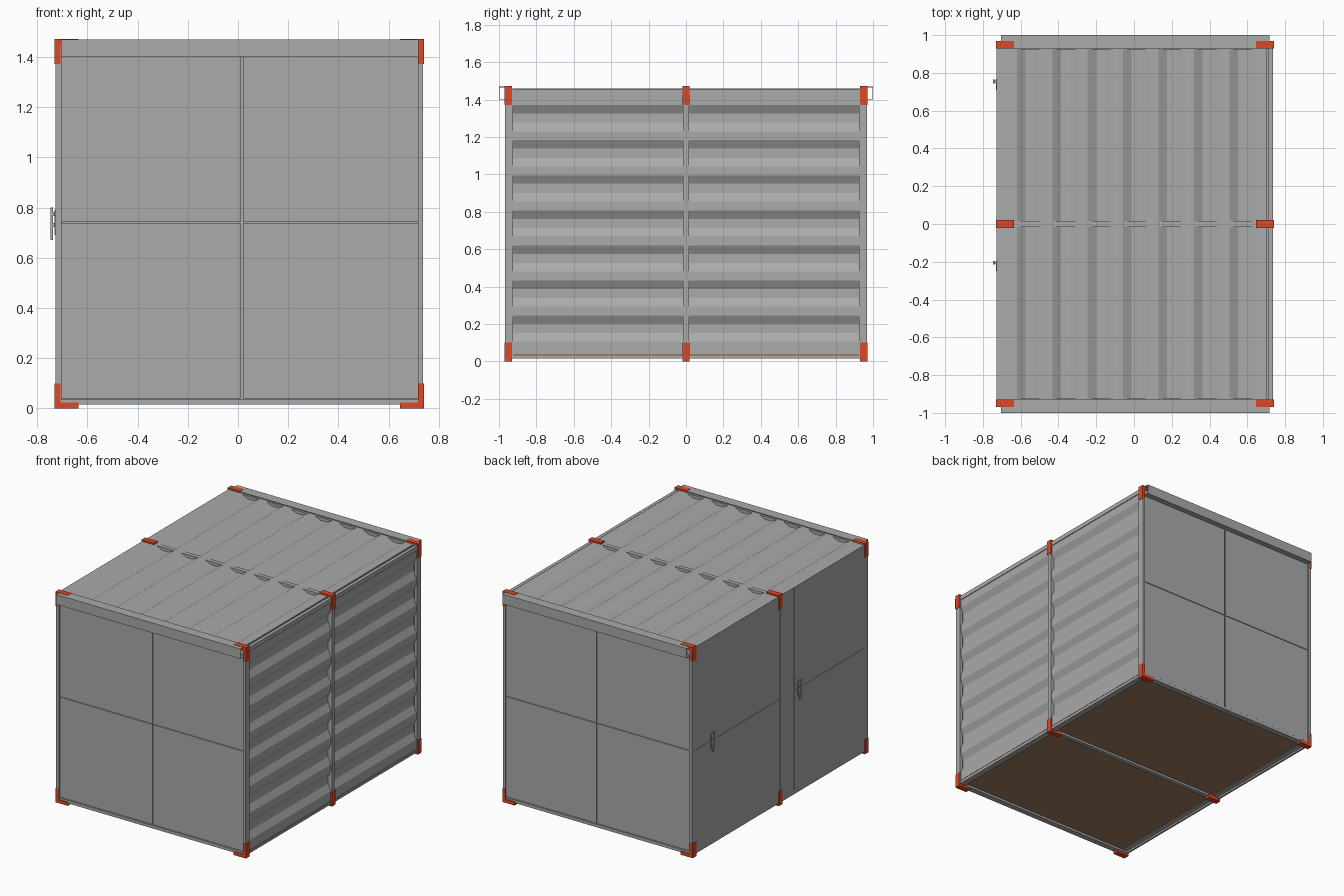
import bpy, bmesh
from mathutils import Vector

if "Cube" in bpy.data.objects:
    bpy.data.objects.remove(bpy.data.objects["Cube"])


def material(name, rgb):
    m = bpy.data.materials.new(name)
    m.diffuse_color = (*rgb, 1)
    m.use_nodes = True
    m.node_tree.nodes["Principled BSDF"].inputs["Base Color"].default_value = m.diffuse_color
    return m


GREY = material("painted_grey", (0.40, 0.405, 0.41))
RED = material("orange_red", (0.72, 0.065, 0.018))
BROWN = material("floor_brown", (0.36, 0.20, 0.11))


def finish(name, bm, mat):
    bmesh.ops.recalc_face_normals(bm, faces=bm.faces)
    me = bpy.data.meshes.new(name)
    bm.to_mesh(me)
    bm.free()
    me.materials.append(mat)
    ob = bpy.data.objects.new(name, me)
    bpy.context.collection.objects.link(ob)
    return ob


def box(name, x, y, z, mat=GREY):
    bm = bmesh.new()
    bmesh.ops.create_cube(bm, size=1)
    for v in bm.verts:
        v.co = Vector([r[0] + (c + 0.5) * (r[1] - r[0]) for c, r in zip(v.co, (x, y, z))])
    return finish(name, bm, mat)


def extrude_y(name, profile, y0, y1, mat=GREY):
    """Closed x-z profile swept along y."""
    bm = bmesh.new()
    a = [bm.verts.new((x, y0, z)) for x, z in profile]
    b = [bm.verts.new((x, y1, z)) for x, z in profile]
    n = len(a)
    for i in range(n):
        j = (i + 1) % n
        bm.faces.new((a[i], a[j], b[j], b[i]))
    bm.faces.new(a)
    bm.faces.new(b)
    return finish(name, bm, mat)


def wave(start, first, end, step, hi, lo):
    """Trapezoid corrugation as (along, height) points, seven grooves."""
    s = 1 if step > 0 else -1
    pts = [(start, hi)]
    for k in range(7):
        t = first + step * k
        pts += [(t, hi), (t + s * 0.045, lo), (t + s * 0.094, lo), (t + s * 0.14, hi)]
    return pts + [(end, hi)]


# Corrugated roof and right wall
roof = wave(-0.727, -0.62, 0.705, 0.1875, 1.46, 1.437)
extrude_y("roof_sheet", roof + [(x, z - 0.008) for x, z in reversed(roof)], -0.93, 0.93)
side = [(x, z) for z, x in wave(1.43, 1.37, 0.04, -0.1875, 0.73, 0.707)]
extrude_y("right_wall_sheet", side + [(x - 0.008, z) for x, z in reversed(side)], -0.93, 0.93)

# Right wall rails
box("right_top_rail", (0.712, 0.735), (-0.95, 0.95), (1.425, 1.455))
box("right_top_lip", (0.700, 0.712), (-0.95, 0.95), (1.425, 1.44))
box("right_bottom_rail", (0.69, 0.733), (-0.93, 0.93), (0.015, 0.03))

# Floor and underside frame
box("floor", (-0.70, 0.728), (-0.93, 0.93), (0.03, 0.04), BROWN)
box("left_bottom_rail", (-0.725, -0.712), (-0.93, 0.93), (0.015, 0.045))
box("left_floor_strip", (-0.712, -0.675), (-0.93, 0.93), (0.027, 0.04))
box("middle_floor_beam", (-0.72, 0.72), (-0.015, 0.015), (0.015, 0.032))

# Roof cross beam
box("middle_roof_beam", (-0.72, 0.715), (-0.015, 0.015), (1.425, 1.458))

# Posts
for label, y, h in (("front", -0.947, 0.022), ("middle", 0, 0.015), ("back", 0.947, 0.022)):
    box(label + "_right_post", (0.70 if h < 0.02 else 0.717, 0.736), (y - h, y + h), (0.02, 1.46))
    if h > 0.02:
        box(label + "_left_post", (-0.726, -0.703), (y - h, y + h), (0.02, 1.46))

# Red L-shaped brackets at each frame corner
for label, y in (("front", -0.95), ("middle", 0), ("back", 0.95)):
    for sname, s, edge in (("left", -1, 0.731), ("right", 1, 0.74)):
        for vname, z0, d in (("bottom", 0, 1), ("top", 1.471, -1)):
            inner = edge - 0.095
            prof = [(edge, 0), (edge, 0.1), (edge - 0.023, 0.1),
                    (edge - 0.023, 0.024), (inner, 0.024), (inner, 0)]
            extrude_y(f"{label}_{sname}_{vname}_bracket",
                      [(s * x, z0 + d * z) for x, z in prof], y - 0.02, y + 0.02, RED)


# Front and back ends: panels, sills and open-ended header channels
for label, s in (("front", -1), ("back", 1)):
    def ys(a, b):
        return tuple(sorted((s * a, s * b)))
    box(label + "_end_backing", (-0.704, 0.718), ys(0.935, 0.953), (0.02, 1.44))
    for i, (x0, x1) in enumerate(((-0.703, 0.010), (0.020, 0.717))):
        for j, (z0, z1) in enumerate(((0.04, 0.738), (0.742, 1.40))):
            box(f"{label}_end_panel_{i}{j}", (x0, x1), ys(0.953, 0.96), (z0, z1))
    box(label + "_sill", (-0.705, 0.72), ys(0.925, 0.965), (0.015, 0.036))
    box(label + "_roof_beam", (-0.704, 0.717), ys(0.925, 0.962), (1.41, 1.458))
    box(label + "_header_face", (-0.705, 0.718), ys(0.996, 1.0), (1.40, 1.469))
    box(label + "_header_top", (-0.705, 0.718), ys(0.93, 1.0), (1.464, 1.469))
    box(label + "_header_bottom", (-0.705, 0.718), ys(0.955, 1.0), (1.40, 1.404))

# Left side: flat door panels over a backing sheet
box("left_backing", (-0.718, -0.705), (-0.93, 0.93), (0.03, 1.452))
for i, (y0, y1) in enumerate(((-0.967, -0.160), (0.002, 0.967))):
    for j, (z0, z1) in enumerate(((0.022, 0.738), (0.742, 1.452))):
        box(f"left_door_panel_{i}{j}", (-0.727, -0.718), (y0, y1), (z0, z1))
box("left_middle_panel", (-0.727, -0.718), (-0.156, -0.002), (0.022, 1.452))

# Door handles: mounting plate, two stubs and a grip
for i, y in enumerate((0.755, -0.205)):
    box(f"handle_plate_{i}", (-0.731, -0.727), (y - 0.045, y + 0.012), (0.69, 0.79))
    for j, z in enumerate((0.73, 0.775)):
        box(f"handle_stub_{i}{j}", (-0.738, -0.73), (y - 0.005, y + 0.005), (z - 0.008, z + 0.008))
    box(f"handle_grip_{i}", (-0.746, -0.736), (y - 0.01, y + 0.01), (0.67, 0.80))
